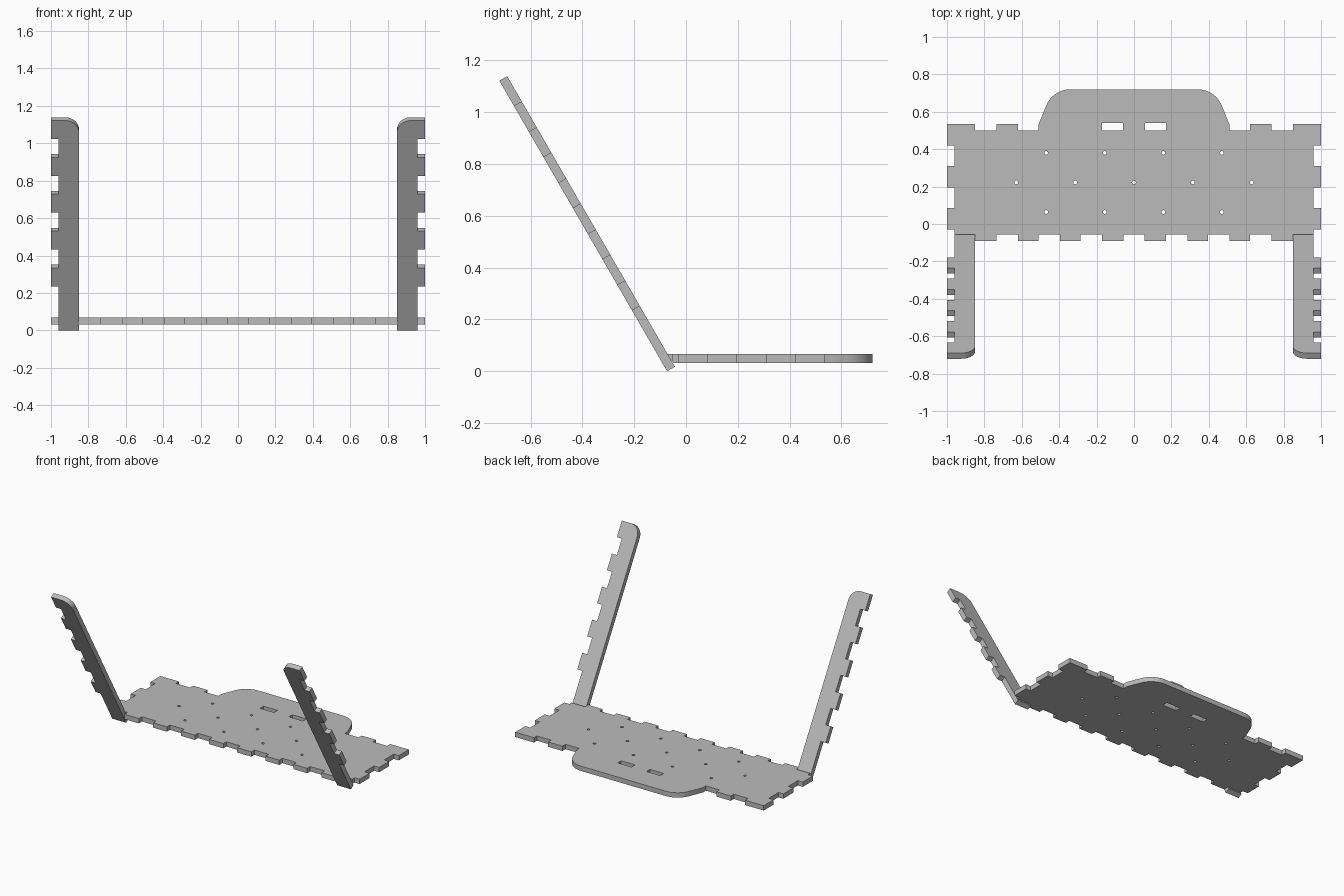
import bpy, bmesh, math
from mathutils import Matrix, Vector

if "Cube" in bpy.data.objects:
    bpy.data.objects.remove(bpy.data.objects["Cube"])

T = 0.035  # sheet thickness
grey = bpy.data.materials.new("light grey")
grey.diffuse_color = (0.5, 0.5, 0.5, 1)
grey.use_nodes = True
grey.node_tree.nodes["Principled BSDF"].inputs["Base Color"].default_value = grey.diffuse_color


def arc(cx, cy, r, a0, a1, n):
    """Points on an arc, angles in degrees."""
    angles = [math.radians(a0 + (a1 - a0) * i / n) for i in range(n + 1)]
    return [(cx + r * math.cos(a), cy + r * math.sin(a)) for a in angles]


def sheet(name, loops, matrix):
    """Flat sheet cut from an outline (first loop) and holes (other loops)."""
    cu = bpy.data.curves.new(name + "_outline", "CURVE")
    cu.dimensions, cu.fill_mode, cu.extrude = "2D", "BOTH", T / 2
    for loop in loops:
        sp = cu.splines.new("POLY")
        sp.points.add(len(loop) - 1)
        for p, (x, y) in zip(sp.points, loop):
            p.co = (x, y, 0, 1)
        sp.use_cyclic_u = True
    helper = bpy.data.objects.new(name + "_outline", cu)
    bpy.context.collection.objects.link(helper)
    bpy.context.view_layer.update()
    deps = bpy.context.evaluated_depsgraph_get()
    me = bpy.data.meshes.new_from_object(helper.evaluated_get(deps))
    bpy.data.objects.remove(helper)
    bm = bmesh.new()
    bm.from_mesh(me)
    bmesh.ops.remove_doubles(bm, verts=bm.verts, dist=1e-5)
    bm.transform(matrix)
    bmesh.ops.recalc_face_normals(bm, faces=bm.faces)
    bm.to_mesh(me)
    bm.free()
    me.name = name
    me.materials.clear()
    me.materials.append(grey)
    ob = bpy.data.objects.new(name, me)
    bpy.context.collection.objects.link(ob)
    bpy.ops.object.select_all(action="DESELECT")
    ob.select_set(True)
    bpy.context.view_layer.objects.active = ob
    bpy.ops.object.shade_smooth_by_angle(angle=math.radians(30))
    return ob


# Base plate: right half of the outline, from front centre round to back centre
half = []
for x0, x1 in [(0.055, 0.17), (0.285, 0.395), (0.51, 0.62), (0.735, 0.85)]:
    half += [(x0, -0.055), (x0, -0.09), (x1, -0.09), (x1, -0.055)]  # front tabs
half += [(0.96, -0.055)]
for y0, y1 in [(-0.03, 0.085), (0.195, 0.31)]:
    half += [(0.96, y0), (1, y0), (1, y1), (0.96, y1)]  # side tabs
half += [(0.96, 0.42), (1, 0.42), (1, 0.535), (0.85, 0.535), (0.85, 0.50),
         (0.735, 0.50), (0.735, 0.535), (0.62, 0.535), (0.62, 0.50),
         (0.51, 0.50), (0.51, 0.533)]
half += arc(0.34, 0.58, 0.14, 22, 90, 14)  # rounded rear extension
outline = half + [(-x, y) for x, y in reversed(half)]

# Screw holes and two slots
spots = [(x, y) for y in (0.064, 0.38) for x in (-0.47, -0.157, 0.157, 0.47)]
spots += [(x, 0.222) for x in (-0.63, -0.315, 0, 0.315, 0.63)]
holes = [arc(x, y, 0.01, 0, 337.5, 15) for x, y in spots]
for s in (-1, 1):
    holes.append([(s * 0.06, 0.50), (s * 0.172, 0.50), (s * 0.172, 0.54), (s * 0.06, 0.54)])
sheet("base_plate", [outline] + holes, Matrix.Translation((0, 0, 0.05)))

# Leaning side arms with tabs on the outer edge
L, W = 1.295, 0.1137
arm = [(0.85, 0), (0.96, 0)]
for k in range(5):
    v = 0.2715 + 0.2275 * k
    arm += [(0.96, v), (1, v), (1, min(v + W, L))]
    if k < 4:
        arm.append((0.96, v + W))
arm += arc(0.925, L - 0.075, 0.075, 90, 180, 12)
c, s = math.cos(math.radians(30)), 0.5
for side, name in ((1, "right_arm"), (-1, "left_arm")):
    # local y runs up the lean, local z is the sheet normal
    up, nor = Vector((0, -s, c)), Vector((0, c, s))
    origin = Vector((0, -0.073, 0)) + nor * T / 2
    m = Matrix.Translation(origin) @ Matrix(((1, 0, 0), up, nor)).transposed().to_4x4()
    sheet(name, [[(side * x, y) for x, y in arm]], m)
